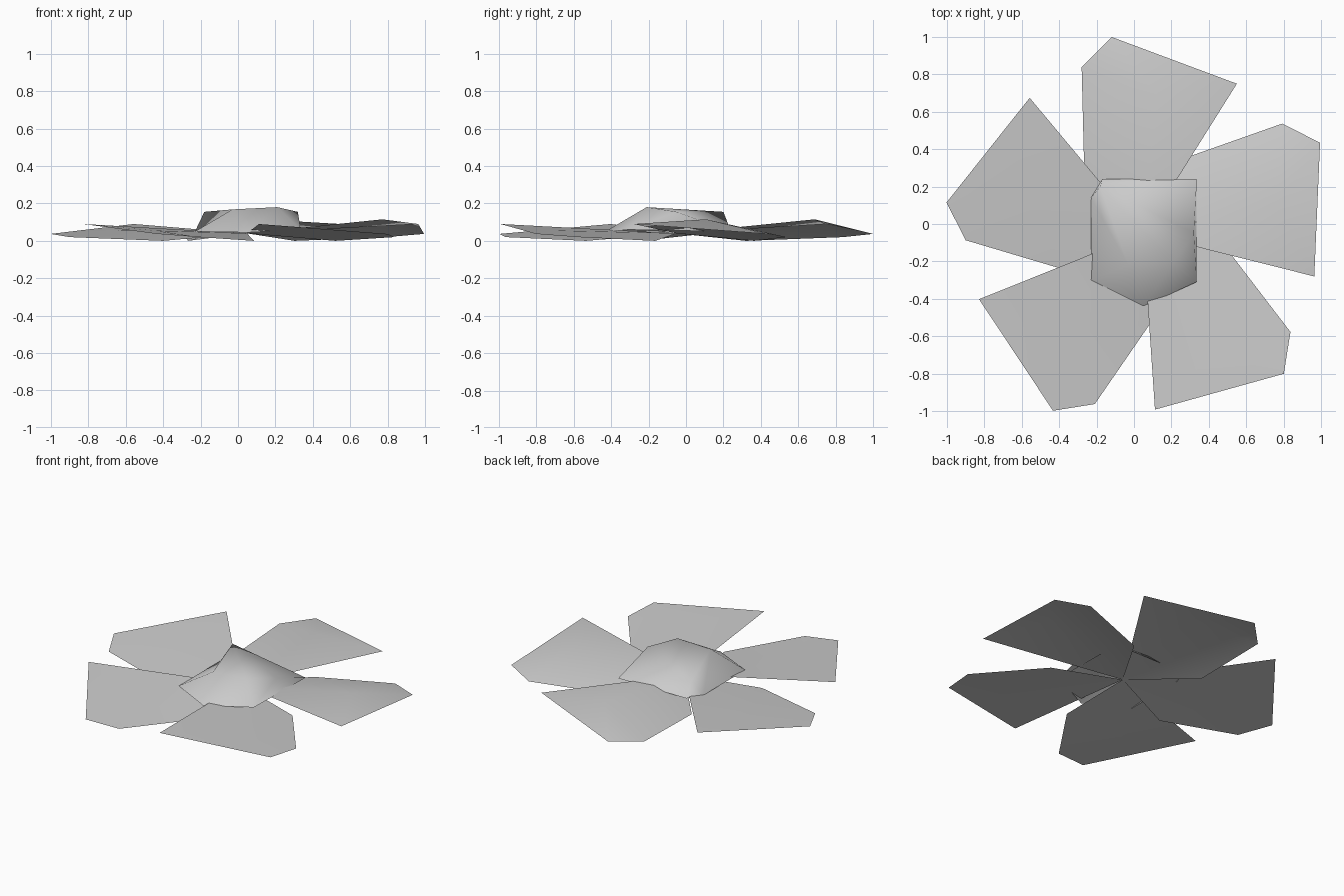
import bpy
import bmesh
import math
from mathutils import Matrix, Vector

cube = bpy.data.objects.get("Cube")
if cube:
    bpy.data.objects.remove(cube, do_unlink=True)

grey = bpy.data.materials.new("light_grey")
grey.use_nodes = True
colour = (0.6, 0.6, 0.6, 1)
grey.diffuse_color = colour
grey.node_tree.nodes["Principled BSDF"].inputs["Base Color"].default_value = colour


def build(name, points, faces, matrix=None):
    """Make a smooth open sheet from a few corner points."""
    bm = bmesh.new()
    verts = [bm.verts.new(p) for p in points]
    for face in faces:
        bm.faces.new([verts[i] for i in face]).smooth = True
    if matrix:
        bm.transform(matrix)
    mesh = bpy.data.meshes.new(name)
    bm.to_mesh(mesh)
    bm.free()
    mesh.materials.append(grey)
    obj = bpy.data.objects.new(name, mesh)
    bpy.context.collection.objects.link(obj)
    return obj


# Five twisted petals around the flower axis, two of them bulging upwards
centre = Vector((0.048, -0.05, 0))
for i in range(5):
    bulge = 0.115 if i in (0, 4) else 0.055
    outline = [(0, 0, 0.04), (0.502, 0.80, 0.09), (-0.168, 1.05, 0.037),
               (-0.328, 0.89, 0.02), (-0.315, 0.37, 0.0)]
    fan = [(5, k, (k + 1) % 5) for k in range(5)]
    turn = Matrix.Translation(centre) @ Matrix.Rotation(math.radians(72 * i), 4, 'Z')
    build(f"petal_{i + 1}", outline + [(0.075, 0.737, bulge)], fan, turn)

# Lopsided domed heart, open underneath
rim = [(-0.23, 0.14, 0.05), (-0.23, -0.30, 0.05), (0.05, -0.44, 0.045),
       (0.335, -0.31, 0.06), (0.335, 0.24, 0.05), (-0.17, 0.24, 0.05)]
crown = [(-0.18, 0.20, 0.155), (-0.03, -0.22, 0.168),
         (0.21, -0.21, 0.18), (0.32, -0.05, 0.155)]
build("flower_heart", rim + crown,
      [(6, 7, 8, 9), (5, 0, 6), (0, 1, 7, 6), (1, 2, 7), (2, 8, 7),
       (2, 3, 8), (3, 9, 8), (3, 4, 9), (4, 5, 6, 9)])
